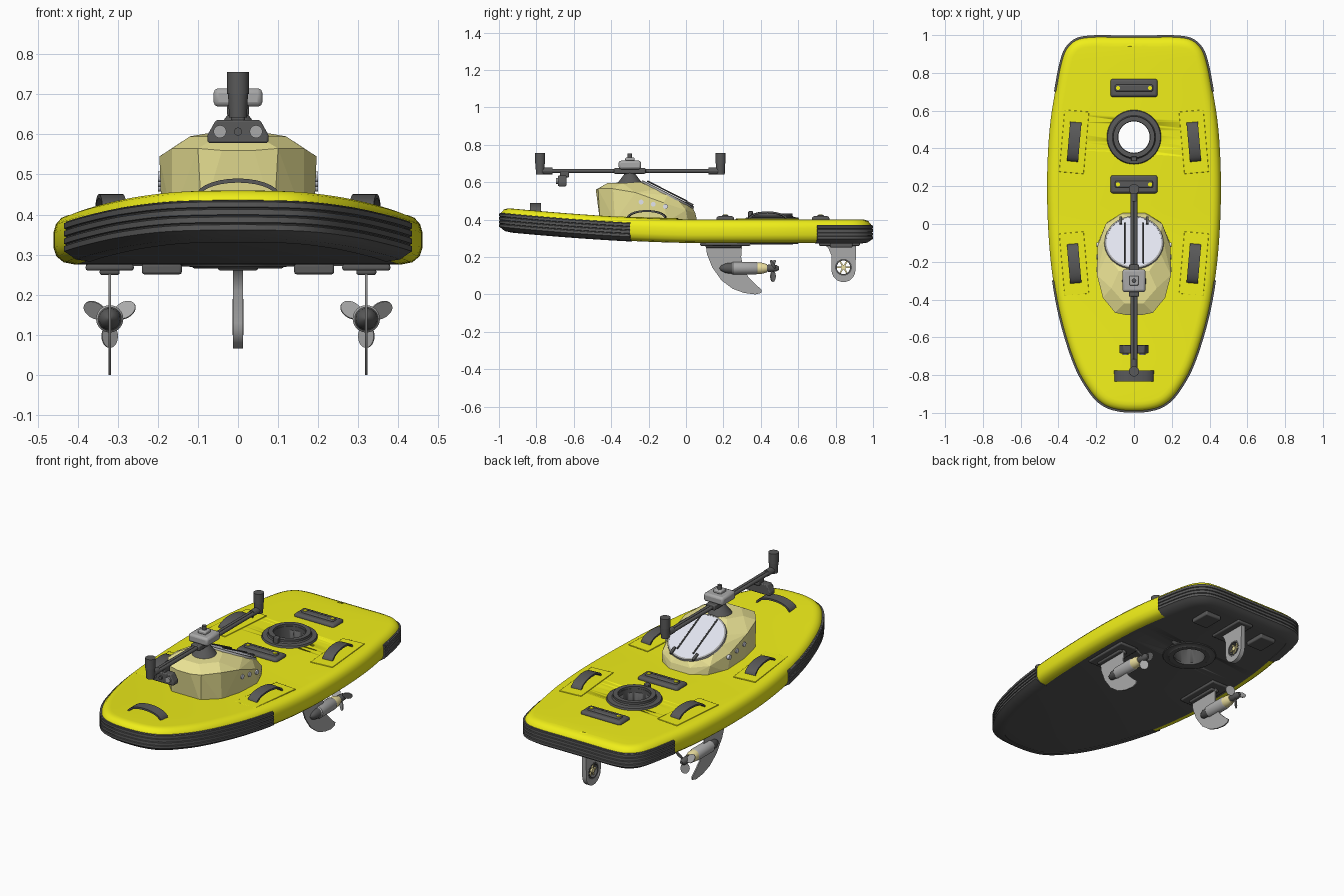
import bpy, bmesh
from math import pi, sin, cos, radians
from mathutils import Matrix, Vector

if "Cube" in bpy.data.objects:
    bpy.data.objects.remove(bpy.data.objects["Cube"])

T = lambda x, y, z: Matrix.Translation((x, y, z))
R = lambda a, ax: Matrix.Rotation(radians(a), 4, ax)

def mat(name, *c):
    m = bpy.data.materials.new(name)
    m.diffuse_color = (*c, 1)
    m.use_nodes = True
    m.node_tree.nodes["Principled BSDF"].inputs["Base Color"].default_value = m.diffuse_color
    return m

YEL, PALE = mat("yellow", .87, .86, .01), mat("pale_yellow", .83, .77, .3)
DARK, GREY = mat("dark_grey", .1, .1, .1), mat("light_grey", .4, .4, .4)
LAV, BRASS = mat("lavender", .76, .78, .87), mat("brass", .85, .75, .35)

def add(name, bm, m=None, smooth=True, bevel=0):
    bmesh.ops.recalc_face_normals(bm, faces=bm.faces)
    me = bpy.data.meshes.new(name)
    bm.to_mesh(me)
    bm.free()
    ob = bpy.data.objects.new(name, me)
    bpy.context.collection.objects.link(ob)
    if m:
        me.materials.append(m)
    bpy.context.view_layer.objects.active = ob
    bpy.ops.object.select_all(action='DESELECT')
    ob.select_set(True)
    if bevel:
        b = ob.modifiers.new("bevel", 'BEVEL')
        b.width, b.segments = bevel, 2
    if smooth:
        bpy.ops.object.shade_smooth_by_angle(angle=radians(35))
    return ob

def box(name, c, s, m=DARK, bevel=.006, rot=Matrix()):
    bm = bmesh.new()
    bmesh.ops.create_cube(bm, size=1, matrix=T(*c) @ rot @ Matrix.Diagonal((*s, 1)))
    return add(name, bm, m, bevel=bevel)

def cyl(name, M, r, d, m=DARK, r2=None, n=32):
    bm = bmesh.new()
    bmesh.ops.create_cone(bm, cap_ends=True, segments=n, radius1=r, radius2=r if r2 is None else r2, depth=d, matrix=M)
    return add(name, bm, m)

def prism(name, pts, w, M, m=DARK, bevel=0):
    # outline in local (y, z), thickness w along local x
    bm = bmesh.new()
    f = bm.faces.new([bm.verts.new(M @ Vector((-w / 2, *p))) for p in pts])
    ex = bmesh.ops.extrude_face_region(bm, geom=[f])['geom']
    d = M.to_3x3() @ Vector((w, 0, 0))
    bmesh.ops.translate(bm, vec=d, verts=[v for v in ex if isinstance(v, bmesh.types.BMVert)])
    return add(name, bm, m, bevel=bevel)

def lathe(name, pts, M, m=DARK, closed=False, n=32):
    # (radius, height) profile spun around local z
    bm = bmesh.new()
    rings = [[bm.verts.new(M @ Vector((r * cos(2*pi*i/n), r * sin(2*pi*i/n), h))) for i in range(n)] for r, h in pts]
    for k in range(len(pts) if closed else len(pts) - 1):
        a, b = rings[k], rings[(k + 1) % len(pts)]
        for i in range(n):
            bm.faces.new((a[i], a[i-1], b[i-1], b[i]))
    if not closed:
        bm.faces.new(rings[0])
        bm.faces.new(rings[-1])
    return add(name, bm, m)

def cut(ob, cutter):
    mod = ob.modifiers.new("hole", 'BOOLEAN')
    mod.object, mod.operation, mod.solver = cutter, 'DIFFERENCE', 'EXACT'
    bpy.context.view_layer.objects.active = ob
    bpy.ops.object.modifier_apply(modifier=mod.name)
    bpy.data.objects.remove(cutter)

# Board outline: right half, mirrored, smoothed with a cyclic spline
half = [(0, -1), (.075, -.995), (.145, -.975), (.2, -.935), (.25, -.87), (.305, -.77), (.358, -.62), (.402, -.45),
        (.435, -.25), (.453, -.05), (.46, .15), (.457, .35), (.442, .55), (.41, .75), (.388, .86), (.36, .935),
        (.305, .985), (.22, 1), (.1, 1), (0, 1)]
ctrl = [Vector((x, y * .993)) for x, y in half + [(-x, y) for x, y in half[-2:0:-1]]]
out = []
for i in range(len(ctrl)):
    a, b, c, d = (ctrl[(i + k) % len(ctrl)] for k in (-1, 0, 1, 2))
    for t in (0, .25, .5, .75):
        out.append(.5 * (2*b + (c-a)*t + (2*a-5*b+4*c-d)*t*t + (3*b-a-3*c+d)*t**3))
N = len(out)

def rise(y):
    return .06 * max(0, .05 - y) ** 1.6

def rim(i, inset, z):
    t = (out[(i + 1) % N] - out[i - 1]).normalized()
    p = out[i % N] + Vector((-t.y, t.x)) * inset
    return Vector((p.x, p.y, z + rise(p.y)))

# Board hull: yellow with dark underside
prof = [(.055, .275), (.025, .281), (.007, .296), (0, .318), (0, .355), (.006, .376), (.02, .392), (.038, .399), (.055, .401)]
bm = bmesh.new()
rings = [[bm.verts.new(rim(i, *p)) for i in range(N)] for p in prof]
for a, b in zip(rings, rings[1:]):
    for i in range(N):
        bm.faces.new((a[i-1], a[i], b[i], b[i-1]))
for r in (rings[0], rings[-1]):
    for i in range(N // 2):
        q = [r[i], r[i+1], r[-i-1], r[-i]]
        f = bm.faces.new(list(dict.fromkeys(q)))
        f.material_index = int(r is rings[0])
board = add("board", bm, YEL)
board.data.materials.append(DARK)
cut(board, cyl("hole_cutter", T(0, .46, .35), .085, .5, n=48))

# Ribbed bumpers around bow and stern
rib = [(.06, .272), (.024, .277), (.004, .291)]
for k in range(4):
    z = .297 + k * .019
    rib += [(-.006, z), (-.006, z + .013), (-.001, z + .015), (-.001, z + .017)]
rib += [(.012, .374), (.06, .35)]
for name, mid, test in (("bow_bumper", 0, lambda y: y < -.25), ("stern_bumper", N // 2, lambda y: y > .7)):
    ids = [mid + k for k in range(-N // 4, N // 4 + 1) if test(out[(mid + k) % N].y)]
    bm = bmesh.new()
    cols = [[bm.verts.new(rim(i % N, *p)) for p in rib] for i in ids]
    for a, b in zip(cols, cols[1:]):
        for k in range(len(rib)):
            bm.faces.new((a[k-1], a[k], b[k], b[k-1]))
    bm.faces.new(cols[0])
    bm.faces.new(cols[-1])
    add(name, bm, DARK)

# Collars around the through hole, with latch
for name, z, h in (("hole_collar_top", .398, .022), ("hole_collar_bottom", .278, -.012)):
    lathe(name, [(.083, z), (.145, z), (.14, z + h * .6), (.115, z + h * .7), (.11, z + h), (.083, z + h)],
          T(0, .46, 0), DARK, True, 48)
lathe("hole_lip", [(.085, .41), (.11, .41), (.11, .432), (.085, .432)], T(0, .46, 0), DARK, True, 48)
box("collar_latch", (0, .345, .425), (.03, .025, .04), bevel=.004)

# Deck sockets with yellow pins
for j, y in enumerate((.72, .21)):
    box(f"socket_{j}", (0, y, .403), (.25, .095, .03), bevel=.012)
    box(f"socket_bar_{j}", (0, y, .417), (.2, .035, .016))
    for x in (-.085, .085):
        cyl(f"socket_pin_{j}", T(x, y, .425), .011, .006, YEL, n=16)

# Strap handles on pads
def handle(name, M, L=.105, h=.042, w=.06):
    arc = [(L * cos(a), h * sin(a)) for a in (pi * k / 14 for k in range(15))]
    prism(name, arc + [(y * .93, z * .86 - .004) for y, z in arc[::-1]], w, M)
for s in (-1, 1):
    for y, tilt in ((.435, 5), (-.21, -5)):
        M = T(s * .317, y, .402 + rise(y)) @ R(s * tilt, 'Z')
        box("handle_pad", M.translation, (.13, .33, .006), YEL, .002, R(s * tilt, 'Z') @ R(-1.6 if y < 0 else 0, 'X'))
        handle("side_handle", M)
handle("bow_handle", T(0, -.805, .445) @ R(-90, 'Z'), .105, .045)

# Faceted cabin: hull of mirrored points plus the tilted hatch ring
hatch = T(0, -.1, .53) @ R(-27, 'X')
pts = [(.09, -.46, .39), (.165, -.38, .39), (.19, -.25, .39), (.19, -.1, .39), (.14, .01, .39), (.06, .06, .39),
       (.04, -.482, .56), (.1, -.47, .565), (.165, -.39, .565), (.196, -.27, .545), (.193, -.12, .49), (.15, .0, .45),
       (.06, .05, .435), (.05, -.42, .595), (.12, -.34, .595), (.08, -.25, .602)]
bm = bmesh.new()
for x, y, z in pts:
    bm.verts.new((x, y, z))
    bm.verts.new((-x, y, z))
for k in range(14):
    bm.verts.new(hatch @ Vector((.158 * cos(pi * k / 7), .158 * sin(pi * k / 7), 0)))
bmesh.ops.convex_hull(bm, input=bm.verts)
bmesh.ops.dissolve_limit(bm, angle_limit=radians(4), verts=bm.verts, edges=bm.edges)
add("cabin", bm, PALE, smooth=False)
cyl("hatch_disc", hatch @ T(0, 0, .004), .148, .014, LAV, n=48)
lathe("hatch_rim", [(.146, -.002), (.157, -.002), (.155, .01), (.146, .012)], hatch, GREY, True, 48)
for s in (-1, 1):
    box("hatch_latch", hatch @ Vector((s * .07, .125, .014)), (.015, .045, .014), DARK, .003, R(-27, 'X'))
    for k in range(3):
        cyl("cabin_port", T(s * .19, -.24 + k * .065, .494 - k * .012) @ R(90, 'Y'), .013, .018, LAV, n=20)
    cyl("hatch_stay", T(s * .05, -.1, .552) @ R(-27, 'X') @ R(90, 'X'), .004, .24, n=12)

# Mast beam of twin tubes with upright end sensors
for s in (-1, 1):
    cyl("beam_tube", T(s * .009, -.3, .66) @ R(90, 'X'), .01, .98, n=16)
for y, s in ((-.78, -1), (.185, 1)):
    cyl("end_socket", T(0, y - s * .035, .66) @ R(90, 'X'), .018, .06)
    cyl("end_elbow", T(0, y, .672), .022, .06, r2=.025)
    cyl("end_sensor", T(0, y, .728), .027, .055)
# Centre receiver box and its pedestal
cyl("mast_pedestal", T(0, -.3, .62), .07, .06, r2=.025)
box("mast_clamp", (0, -.3, .66), (.055, .17, .03))
box("receiver", (0, -.3, .692), (.122, .12, .046), GREY, .012)
box("receiver_top", (0, -.3, .722), (.05, .05, .02), GREY)
cyl("receiver_knob", T(0, -.3, .743), .012, .022, n=20)

# Stereo camera under the front of the beam
cam = [(-.075, .578), (.075, .578), (.077, .597), (.055, .636), (-.055, .636), (-.077, .597)]
prism("camera_body", cam, .045, T(0, -.662, 0) @ R(-90, 'Z'), DARK, .005)
box("camera_bracket", (0, -.65, .645), (.035, .05, .04))
for x, r in ((-.045, .016), (.045, .016), (0, .01)):
    cyl("camera_lens", T(x, -.687, .607) @ R(90, 'X'), r, .014, GREY if x else DARK, n=24)

# Side thrusters: swept fin, pod and three-bladed propeller
fin = [(.105, .27), (.112, .215), (.14, .145), (.19, .075), (.25, .03), (.31, .008), (.37, 0), (.402, .008),
       (.405, .025), (.375, .05), (.335, .09), (.305, .145), (.295, .2), (.3, .27)]
for s in (-1, 1):
    x = s * .32
    prism("swept_fin", fin, .007, T(x, 0, 0), GREY)
    box("fin_plate", (x, .21, .268), (.12, .27, .016))
    box("fin_foot", (x, .2, .257), (.05, .19, .016))
    ax = T(x, 0, .14) @ R(-90, 'X')
    lathe("pod_nose", [(.003, .178), (.016, .19), (.026, .212), (.03, .245)], ax)
    lathe("pod_body", [(.03, .245), (.034, .25), (.034, .375), (.03, .382)], ax, GREY)
    lathe("pod_collar", [(.03, .382), (.03, .405), (.022, .432)], ax, BRASS)
    lathe("propeller_hub", [(.018, .432), (.02, .45), (.018, .482), (.008, .498)], ax)
    for a in (60, 180, 300):
        B = T(x, .465, .14) @ R(a, 'Y') @ T(0, 0, .043) @ R(s * 35, 'Z') @ R(90, 'X')
        cyl("propeller_blade", B @ Matrix.Diagonal((.85, 1.05, 1, 1)), .028, .004, GREY, n=24)
    box("stern_pad", (s * .19, .83, .264), (.1, .12, .026))

# Rear fin with tunnel thruster
low = [(.842 + .064 * cos(a), .13 + .064 * sin(a)) for a in (pi + pi * k / 12 for k in range(13))]
rear = [(.73, .27), (.76, .25), (.777, .21)] + low + [(.908, .2), (.91, .27)]
tail = prism("rear_fin", rear, .026, Matrix(), GREY)
hub = T(0, .842, .145) @ R(90, 'Y')
cut(tail, cyl("tunnel_cutter", hub, .044, .2))
lathe("tunnel_ring", [(.036, -.014), (.045, -.014), (.045, .014), (.036, .014)], hub, DARK, True)
cyl("tunnel_hub", hub, .013, .024, BRASS, n=20)
for k in range(3):
    box("tunnel_spokes", (0, .842, .145), (.008, .076, .008), BRASS, 0, R(60 * k, 'X'))
box("rear_fin_plate", (0, .82, .268), (.1, .22, .016))
